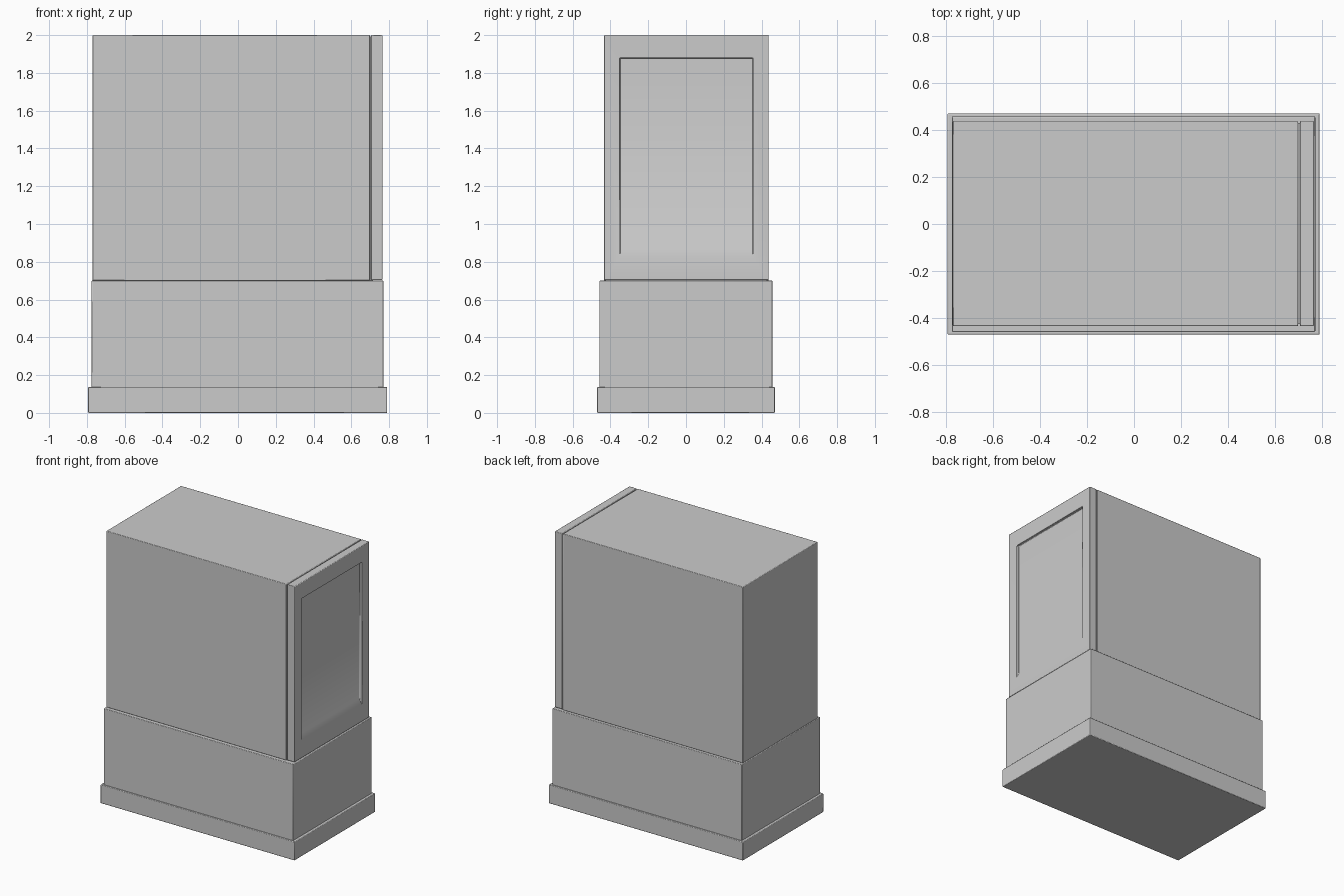
import bpy, bmesh, math

if "Cube" in bpy.data.objects:
    bpy.data.objects.remove(bpy.data.objects["Cube"])


def finish(name, bm, bevel):
    bmesh.ops.recalc_face_normals(bm, faces=bm.faces)
    me = bpy.data.meshes.new(name)
    bm.to_mesh(me)
    bm.free()
    ob = bpy.data.objects.new(name, me)
    bpy.context.collection.objects.link(ob)
    if bevel:
        m = ob.modifiers.new("soft_edges", 'BEVEL')
        m.width = bevel
        m.segments = 2
        m.limit_method = 'ANGLE'
        m.angle_limit = math.radians(60)
    bpy.ops.object.select_all(action='DESELECT')
    ob.select_set(True)
    bpy.context.view_layer.objects.active = ob
    bpy.ops.object.shade_smooth_by_angle(angle=math.radians(40))
    return ob


def loft(name, rings, bevel):
    """Join rectangles (x, y0, y1, z0, z1) along x and cap both ends."""
    bm = bmesh.new()
    loops = [[bm.verts.new(p) for p in ((x, y0, z0), (x, y1, z0), (x, y1, z1), (x, y0, z1))]
             for x, y0, y1, z0, z1 in rings]
    for a, b in zip(loops, loops[1:]):
        for i in range(4):
            j = (i + 1) % 4
            bm.faces.new((a[i], a[j], b[j], b[i]))
    bm.faces.new(loops[0])
    bm.faces.new(loops[-1])
    return finish(name, bm, bevel)


def box(name, x0, x1, y0, y1, z0, z1, bevel=0.004):
    return loft(name, [(x0, y0, y1, z0, z1), (x1, y0, y1, z0, z1)], bevel)


# Lower cabinet
box("plinth", -0.793, 0.79, -0.47, 0.47, 0.0, 0.138)
box("lower_cabinet", -0.775, 0.771, -0.459, 0.457, 0.13, 0.70)

# Upper housing, with a narrow seam before the front frame
box("upper_housing", -0.771, 0.698, -0.434, 0.438, 0.70, 2.0)
box("seam_filler", 0.69, 0.715, -0.426, 0.43, 0.70, 1.992, 0)

# Framed end with a recessed panel and sloping sill
loft("panel_frame", [
    (0.705, -0.434, 0.438, 0.704, 2.0),
    (0.765, -0.434, 0.438, 0.704, 2.0),
    (0.765, -0.35, 0.355, 0.826, 1.878),
    (0.743, -0.35, 0.355, 0.869, 1.878),
], 0.004)
